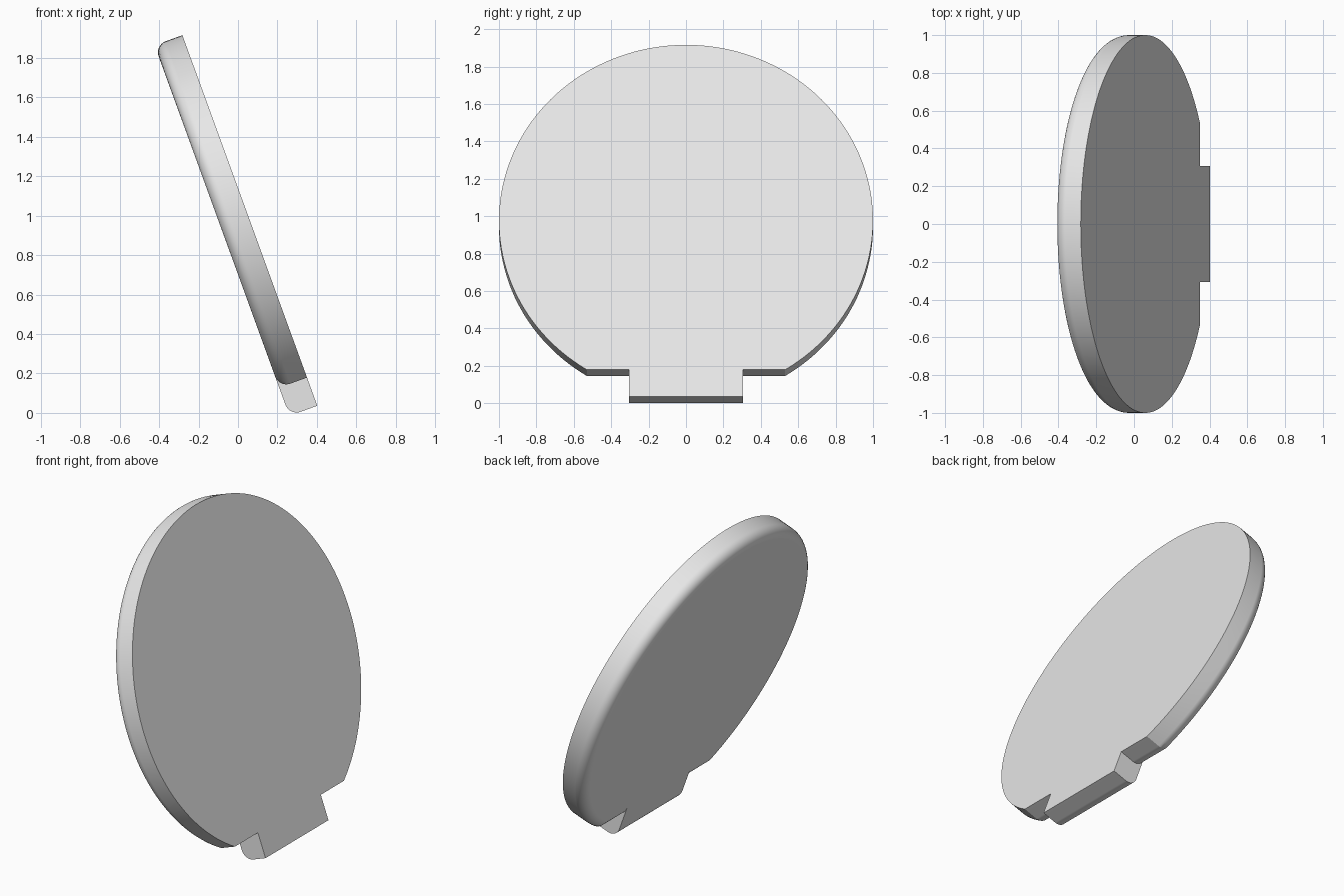
import bpy, bmesh, math

if "Cube" in bpy.data.objects:
    bpy.data.objects.remove(bpy.data.objects["Cube"], do_unlink=True)

THICK, ROUND = 0.15, 0.06
NOTCH = -0.848          # height of the flat cut across the disc
TAB_HALF = 0.306
TILT = math.radians(20)

grey = bpy.data.materials.new("light_grey")
grey.use_nodes = True
grey.diffuse_color = (0.8, 0.8, 0.8, 1)
grey.node_tree.nodes["Principled BSDF"].inputs["Base Color"].default_value = grey.diffuse_color


def plate(name, outline, is_rounded):
    """Extrude a (y, z) outline backwards and round the chosen rear edges."""
    bm = bmesh.new()
    face = bm.faces.new([bm.verts.new((0, y, z)) for y, z in outline])
    moved = bmesh.ops.extrude_face_region(bm, geom=[face], use_keep_orig=True)
    rear = [g for g in moved["geom"] if isinstance(g, bmesh.types.BMVert)]
    bmesh.ops.translate(bm, verts=rear, vec=(-THICK, 0, 0))
    bmesh.ops.recalc_face_normals(bm, faces=bm.faces)
    edges = [e for e in bm.edges
             if all(v.co.x < -THICK / 2 and is_rounded(v.co) for v in e.verts)]
    bmesh.ops.bevel(bm, geom=edges, offset=ROUND, offset_type='OFFSET',
                    segments=8, profile=0.5, affect='EDGES')
    bmesh.ops.recalc_face_normals(bm, faces=bm.faces)
    mesh = bpy.data.meshes.new(name)
    bm.to_mesh(mesh)
    bm.free()
    mesh.materials.append(grey)
    obj = bpy.data.objects.new(name, mesh)
    bpy.context.collection.objects.link(obj)
    return obj


# Round disc with a flat cut at the bottom, rounded all around the rear rim
start = math.asin(NOTCH)
sweep = math.pi - 2 * start
STEPS = 128
arc = [(math.cos(start + sweep * i / STEPS), math.sin(start + sweep * i / STEPS))
       for i in range(STEPS + 1)]
disc = plate("tilted_disc", arc, lambda co: True)

# Mounting tab, rounded only along its rear bottom edge
tab = plate("mounting_tab",
            [(-TAB_HALF, -1), (TAB_HALF, -1), (TAB_HALF, -0.7), (-TAB_HALF, -0.7)],
            lambda co: co.z < -0.9)

# Fuse the tab into the disc
bpy.context.view_layer.objects.active = disc
disc.select_set(True)
fuse = disc.modifiers.new("fuse_tab", 'BOOLEAN')
fuse.operation = 'UNION'
fuse.solver = 'EXACT'
fuse.object = tab
bpy.ops.object.modifier_apply(modifier=fuse.name)
bpy.data.objects.remove(tab, do_unlink=True)

# Smooth rim, crisp corners, flat faces kept flat
bpy.ops.object.shade_smooth_by_angle(angle=math.radians(30))
weighted = disc.modifiers.new("flat_faces", 'WEIGHTED_NORMAL')
weighted.keep_sharp = True

# Lean back and stand on the tab
disc.rotation_euler = (0, -TILT, 0)
disc.location = (0.06, 0, 0.976)
